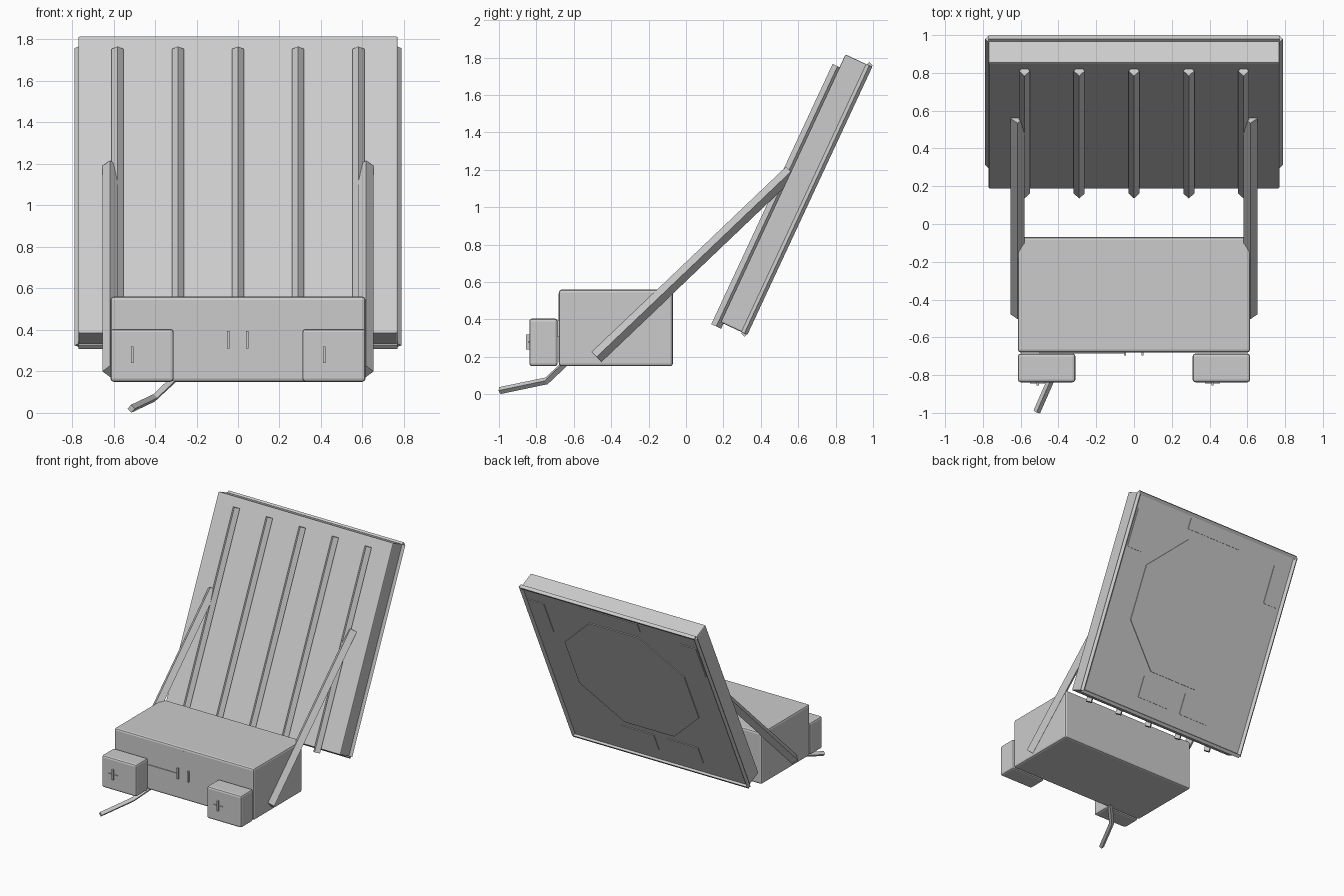
import bpy, bmesh, math
from mathutils import Vector, Matrix

if "Cube" in bpy.data.objects:
    bpy.data.objects.remove(bpy.data.objects["Cube"])

grey = bpy.data.materials.new("light_grey")
grey.diffuse_color = (0.6, 0.6, 0.6, 1)
grey.use_nodes = True
grey.node_tree.nodes["Principled BSDF"].inputs["Base Color"].default_value = grey.diffuse_color


def finish(name, bm, matrix=None):
    bmesh.ops.recalc_face_normals(bm, faces=bm.faces)
    mesh = bpy.data.meshes.new(name)
    bm.to_mesh(mesh)
    bm.free()
    mesh.materials.append(grey)
    ob = bpy.data.objects.new(name, mesh)
    bpy.context.collection.objects.link(ob)
    if matrix:
        ob.matrix_world = matrix
    return ob


def box(name, lo, hi, bevel=0, matrix=None):
    lo, hi = Vector(lo), Vector(hi)
    bm = bmesh.new()
    bmesh.ops.create_cube(bm, size=1)
    for v in bm.verts:
        v.co = (lo + hi) / 2 + v.co * (hi - lo)
    ob = finish(name, bm, matrix)
    if bevel:
        mod = ob.modifiers.new("rounded_edges", 'BEVEL')
        mod.width, mod.segments = bevel, 2
    return ob


def rod(name, points, r):
    """Four-sided rod, edge facing up, swept along the points."""
    pts = [Vector(p) for p in points]
    bm = bmesh.new()
    rings = []
    for i, p in enumerate(pts):
        d = (pts[min(i + 1, len(pts) - 1)] - pts[max(i - 1, 0)]).normalized()
        side = d.cross(Vector((0, 0, 1))).normalized()
        up = side.cross(d)
        rings.append([bm.verts.new(p + o * r) for o in (side, up, -side, -up)])
    for a, b in zip(rings, rings[1:]):
        for k in range(4):
            bm.faces.new((a[k], a[(k + 1) % 4], b[(k + 1) % 4], b[k]))
    bm.faces.new(rings[0])
    bm.faces.new(rings[-1])
    return finish(name, bm)


# Tilted panel: local y points to the back, local z up the slope
W, T, L = 0.77, 0.14, 1.58
tilt = Matrix.Translation((0, 0.185, 0.385)) @ Matrix.Rotation(math.radians(-25), 4, 'X')


def on_panel(x, y, z):
    return tilt @ Vector((x, y, z))


box("panel", (-W, 0, 0), (W, T, L), 0.008, tilt)

# Rim rods round the back edge
for s, side in ((-1, "left"), (1, "right")):
    rod(f"rim_{side}", [on_panel(s * W, T, 0), on_panel(s * W, T, L)], 0.018)
for z, end in ((0, "bottom"), (L, "top")):
    rod(f"rim_{end}", [on_panel(-W, T, z), on_panel(W, T, z)], 0.018)

# Ribs on the front face
for i in range(5):
    x = (i - 2) * 0.29
    rod(f"front_rib_{i + 1}", [on_panel(x, -0.012, -0.03), on_panel(x, -0.012, 1.505)], 0.029)

# Raised octagon on the back
bm = bmesh.new()
bmesh.ops.create_cone(bm, cap_ends=True, segments=8, radius1=0.57, radius2=0.57, depth=0.012,
                      matrix=Matrix.Translation((0, T, 0.865)) @ Matrix.Rotation(math.pi / 2, 4, 'X')
                      @ Matrix.Rotation(math.pi / 8, 4, 'Z'))
finish("octagon_plate", bm, tilt)

# Small rectangular plates on the back
plates = [(-0.25, 0.25, 1.465, 1.55), (-0.74, -0.6, 1.16, 1.46), (0.6, 0.74, 1.16, 1.46),
          (-0.02, 0.265, 0.12, 0.285), (-0.41, -0.14, 0.12, 0.285)]
for i, (x0, x1, z0, z1) in enumerate(plates):
    box(f"back_plate_{i + 1}", (x0, T - 0.002, z0), (x1, T + 0.005, z1), 0, tilt)

# Main cabinet
box("cabinet", (-0.615, -0.68, 0.15), (0.615, -0.07, 0.56), 0.015)

# Side boxes with handles, and support struts
for s, side in ((-1, "left"), (1, "right")):
    x0, x1 = sorted((s * 0.31, s * 0.615))
    box(f"{side}_box", (x0, -0.838, 0.15), (x1, -0.686, 0.405), 0.015)
    rod(f"{side}_strut", [(s * 0.617, -0.478, 0.2), (s * 0.617, 0.56, 1.19)], 0.037)
for hx, side in ((-0.51, "left"), (0.415, "right")):
    box(f"{side}_box_handle", (hx - 0.006, -0.855, 0.24), (hx + 0.006, -0.837, 0.32))
    box(f"{side}_box_latch", (hx - 0.04, -0.845, 0.278), (hx + 0.04, -0.837, 0.281))

# Cabinet door handles and thin seams
for hx, side in ((-0.048, "left"), (0.045, "right")):
    box(f"{side}_door_handle", (hx - 0.006, -0.695, 0.31), (hx + 0.006, -0.679, 0.395))
box("door_seam", (-0.001, -0.683, 0.17), (0.001, -0.679, 0.54))
box("door_rail", (-0.5, -0.686, 0.349), (-0.048, -0.679, 0.351))

# Bent hitch bar
rod("hitch_bar", [(-0.29, -0.63, 0.18), (-0.405, -0.745, 0.072), (-0.515, -0.995, 0.02)], 0.019)
